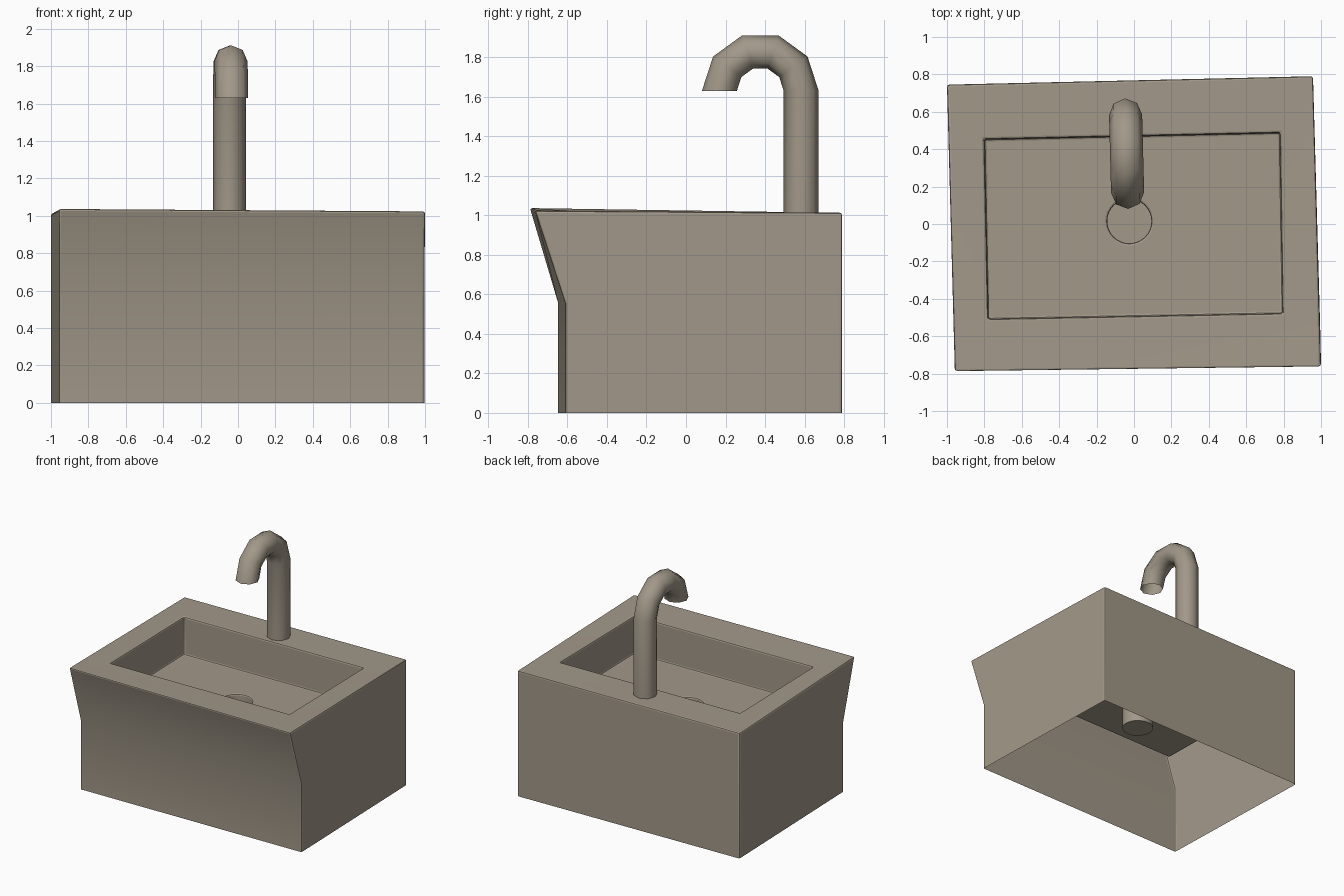
import bpy, bmesh, math
from mathutils import Vector

if "Cube" in bpy.data.objects:
    bpy.data.objects.remove(bpy.data.objects["Cube"])

stone = bpy.data.materials.new("warm grey stone")
stone.diffuse_color = (0.36, 0.315, 0.25, 1)
stone.use_nodes = True
stone.node_tree.nodes["Principled BSDF"].inputs["Base Color"].default_value = stone.diffuse_color


def add_object(name, bm):
    mesh = bpy.data.meshes.new(name)
    bm.to_mesh(mesh)
    bm.free()
    mesh.materials.append(stone)
    obj = bpy.data.objects.new(name, mesh)
    bpy.context.collection.objects.link(obj)
    return obj


# Sink body: one open-bottomed sheet, slightly turned about z
# Corner order everywhere: front left, front right, back right, back left
bm = bmesh.new()


def ring(points):
    return [bm.verts.new(p) for p in points]


rim = ring([(-0.958, -0.79, 1.037), (1.0, -0.765, 1.024),
            (0.957, 0.79, 1.013), (-1.0, 0.745, 1.013)])
mid = ring([(-0.957, -0.647, 0.555), (0.997, -0.612, 0.555)])
base = ring([(-0.957, -0.647, 0), (0.997, -0.612, 0),
             (0.957, 0.79, 0), (-1.0, 0.745, 0)])
basin_xy = [(-0.78, -0.508), (0.795, -0.478), (0.78, 0.488), (-0.80, 0.453)]
lip = ring([(x, y, 1.014) for x, y in basin_xy])
floor = ring([(x, y, 0.71) for x, y in basin_xy])

# Drain well: round recess in the basin floor
SIDES, DRAIN_R = 32, 0.118
circle = [(-0.025 + DRAIN_R * math.cos(a), 0.015 + DRAIN_R * math.sin(a))
          for a in (math.radians(225) + 2 * math.pi * i / SIDES for i in range(SIDES))]
drain = ring([(x, y, 0.71) for x, y in circle])
well = ring([(x, y, 0.46) for x, y in circle])

# Outer walls, with the flared front
bm.faces.new([base[0], base[1], mid[1], mid[0]])
bm.faces.new([mid[0], mid[1], rim[1], rim[0]])
bm.faces.new([base[1], base[2], rim[2], rim[1], mid[1]])
bm.faces.new([base[2], base[3], rim[3], rim[2]])
bm.faces.new([base[3], base[0], mid[0], rim[0], rim[3]])

# Rim, basin walls and floor around the drain
q = SIDES // 4
for i in range(4):
    j = (i + 1) % 4
    bm.faces.new([rim[i], rim[j], lip[j], lip[i]])
    bm.faces.new([lip[i], lip[j], floor[j], floor[i]])
    arc = [drain[(i * q + k) % SIDES] for k in range(q, -1, -1)]
    bm.faces.new([floor[i], floor[j]] + arc)
for i in range(SIDES):
    j = (i + 1) % SIDES
    bm.faces.new([drain[i], drain[j], well[j], well[i]])
bm.faces.new(well)

# Small bevel on all sharp edges
bm.normal_update()
sharp = [e for e in bm.edges if not e.is_boundary
         and e.calc_face_angle(0) > math.radians(35)
         and not any(v in well for v in e.verts)]
bmesh.ops.bevel(bm, geom=sharp, offset=0.012, segments=2, profile=0.5,
                affect='EDGES', clamp_overlap=True)
body = add_object("sink_body", bm)

# Faucet: eight-sided tube, straight up and then a half circle in five steps
bm = bmesh.new()
TUBE, BEND, TOP = 0.0885, 0.207, 1.63
origin = Vector((-0.045, 0.583, 0))
turn = math.radians(1.5)
forward = Vector((math.sin(turn), -math.cos(turn), 0))
side = Vector((math.cos(turn), math.sin(turn), 0))
up = Vector((0, 0, 1))


def section(centre, outward):
    return ring([centre + TUBE * (math.cos(a) * side + math.sin(a) * outward)
                 for a in (i * math.pi / 4 for i in range(8))])


sections = [section(origin + up * 1.01, -forward)]
for step in range(6):
    a = math.pi * step / 5
    out = -forward * math.cos(a) + up * math.sin(a)
    sections.append(section(origin + up * TOP + forward * BEND + out * BEND, out))
for lower, upper in zip(sections, sections[1:]):
    for i in range(8):
        j = (i + 1) % 8
        bm.faces.new([lower[i], lower[j], upper[j], upper[i]])
faucet = add_object("faucet", bm)

# Smooth the round parts, keep the hard edges
for obj, angle in ((body, 20), (faucet, 60)):
    bpy.ops.object.select_all(action='DESELECT')
    obj.select_set(True)
    bpy.context.view_layer.objects.active = obj
    bpy.ops.object.shade_smooth_by_angle(angle=math.radians(angle))
